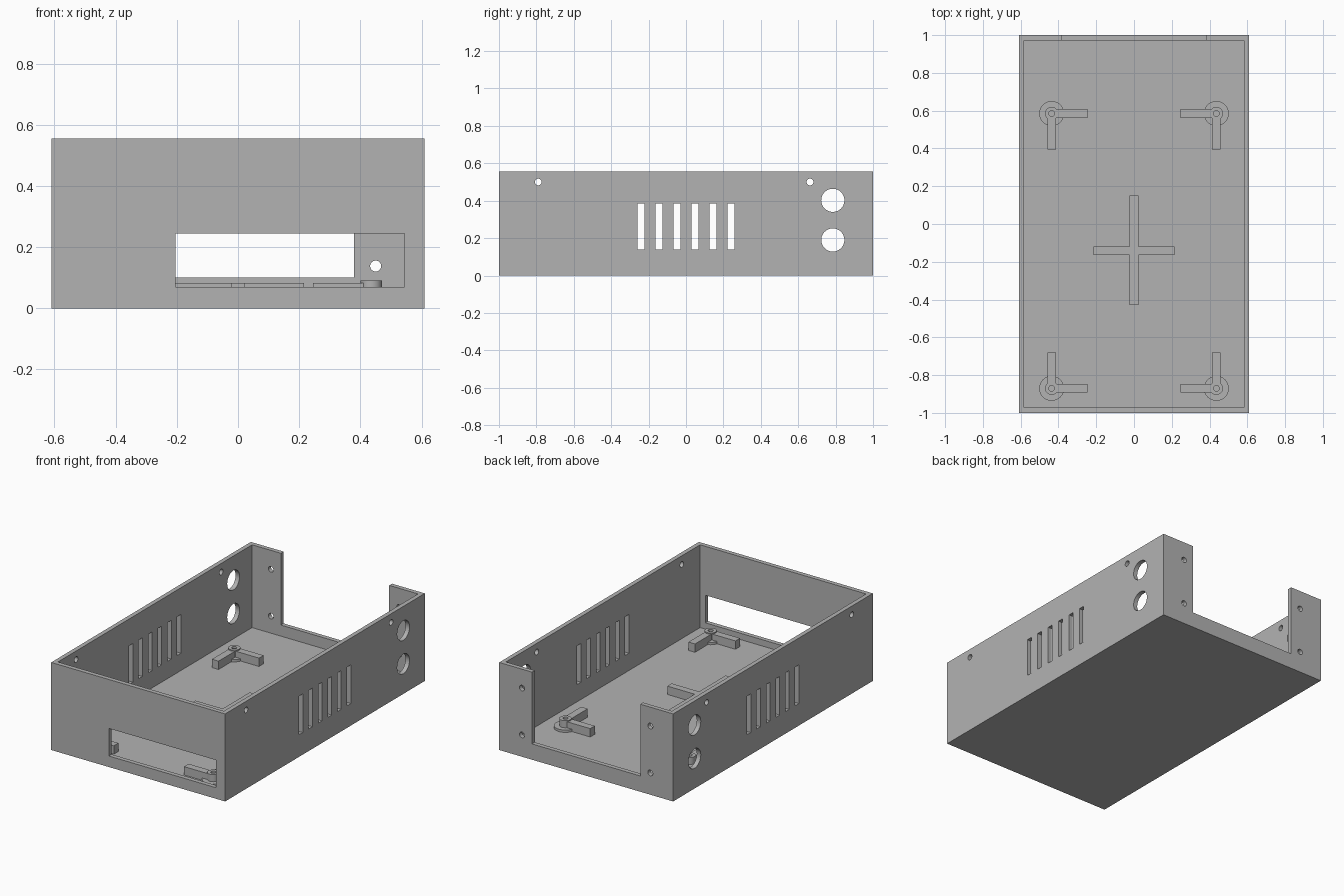
import bpy, bmesh, math
from mathutils import Matrix, Vector

cube = bpy.data.objects.get("Cube")
if cube:
    bpy.data.objects.remove(cube, do_unlink=True)

grey = bpy.data.materials.new("matte grey")
grey.use_nodes = True
colour = (0.45, 0.45, 0.45, 1)
grey.diffuse_color = colour
grey.node_tree.nodes["Principled BSDF"].inputs["Base Color"].default_value = colour

W, D, H = 1.22, 2.0, 0.555
WALL, FLOOR = 0.028, 0.03


def add_box(bm, x, y, z):
    """Box between (low, high) pairs on each axis."""
    size = [b - a for a, b in (x, y, z)]
    mid = Vector([(a + b) / 2 for a, b in (x, y, z)])
    bmesh.ops.create_cube(bm, size=1, matrix=Matrix.Translation(mid) @ Matrix.Diagonal((*size, 1)))


def add_rod(bm, centre, radius, length, axis):
    """Cylinder lying along the X or Y axis."""
    turn = Matrix.Rotation(math.pi / 2, 4, 'Y' if axis == 'X' else 'X')
    bmesh.ops.create_cone(bm, cap_ends=True, segments=32, radius1=radius, radius2=radius,
                          depth=length, matrix=Matrix.Translation(centre) @ turn)


def make_object(name, bm):
    bmesh.ops.recalc_face_normals(bm, faces=bm.faces)
    mesh = bpy.data.meshes.new(name)
    bm.to_mesh(mesh)
    bm.free()
    mesh.materials.append(grey)
    obj = bpy.data.objects.new(name, mesh)
    bpy.context.collection.objects.link(obj)
    return obj


def select(obj):
    bpy.ops.object.select_all(action='DESELECT')
    obj.select_set(True)
    bpy.context.view_layer.objects.active = obj


def cut(target, cutter):
    mod = target.modifiers.new("cut", 'BOOLEAN')
    mod.operation, mod.solver, mod.object = 'DIFFERENCE', 'EXACT', cutter
    select(target)
    bpy.ops.object.modifier_apply(modifier=mod.name)
    bpy.data.objects.remove(cutter, do_unlink=True)


# Open-topped tray
bm = bmesh.new()
add_box(bm, (-W / 2, W / 2), (-D / 2, D / 2), (0, H))
case = make_object("case", bm)
bm = bmesh.new()
add_box(bm, (-W / 2 + WALL, W / 2 - WALL), (-D / 2 + WALL, D / 2 - WALL), (FLOOR, H + 0.1))
cut(case, make_object("cavity_cutter", bm))

# Openings in the walls
bm = bmesh.new()
add_box(bm, (-0.205, 0.545), (-1.1, -0.9), (0.07, 0.245))      # front window
add_box(bm, (-0.38, 0.38), (0.9, 1.1), (0.1, H + 0.1))         # rear gap
for i in range(6):                                             # side vents
    y = (i - 2.5) * 0.0963
    add_box(bm, (-1, 1), (y - 0.0185, y + 0.0185), (0.14, 0.385))
for y, z, r in ((-0.79, 0.5, 0.018), (0.663, 0.5, 0.018), (0.785, 0.402, 0.062), (0.785, 0.19, 0.062)):
    add_rod(bm, (0, y, z), r, 2, 'X')
for x in (-0.45, 0.45):                                        # rear screw holes
    for z in (0.138, 0.435):
        add_rod(bm, (x, 1, z), 0.018, 0.2, 'Y')
cut(case, make_object("openings_cutter", bm))

# Raised cross on the floor
TOP = 0.083
bm = bmesh.new()
add_box(bm, (-0.215, 0.215), (-0.164, -0.12), (FLOOR, TOP))
add_box(bm, (-0.023, 0.023), (-0.43, -0.164), (FLOOR, TOP))
add_box(bm, (-0.023, 0.023), (-0.12, 0.15), (FLOOR, TOP))
make_object("floor_cross", bm)


def standoff(name, cx, cy, dy):
    """Hollow post on a round foot, braced by two arms."""
    bm = bmesh.new()
    profile = ((0.015, FLOOR), (0.015, 0.09), (0.035, 0.09), (0.035, 0.045), (0.066, 0.045), (0.066, FLOOR))
    verts = [bm.verts.new((cx + r, cy, z)) for r, z in profile]
    edges = [bm.edges.new(pair) for pair in zip(verts, verts[1:])]
    bmesh.ops.spin(bm, geom=verts + edges, cent=(cx, cy, 0), axis=(0, 0, 1),
                   angle=math.tau, steps=32, use_merge=True)
    bmesh.ops.remove_doubles(bm, verts=bm.verts, dist=0.0001)
    near, far, half = 0.02, 0.19, 0.023
    dx = -1 if cx > 0 else 1
    add_box(bm, sorted((cx + dx * near, cx + dx * far)), (cy - half, cy + half), (FLOOR, TOP))
    add_box(bm, (cx - half, cx + half), sorted((cy + dy * near, cy + dy * far)), (FLOOR, TOP))
    obj = make_object(name, bm)
    select(obj)
    bpy.ops.object.shade_smooth_by_angle(angle=math.radians(30))


for side, x in (("left", 0.436), ("right", -0.436)):
    standoff("front_" + side + "_standoff", x, -0.87, 1)
    standoff("back_" + side + "_standoff", x, 0.585, -1)

select(case)
bpy.ops.object.shade_smooth_by_angle(angle=math.radians(30))
